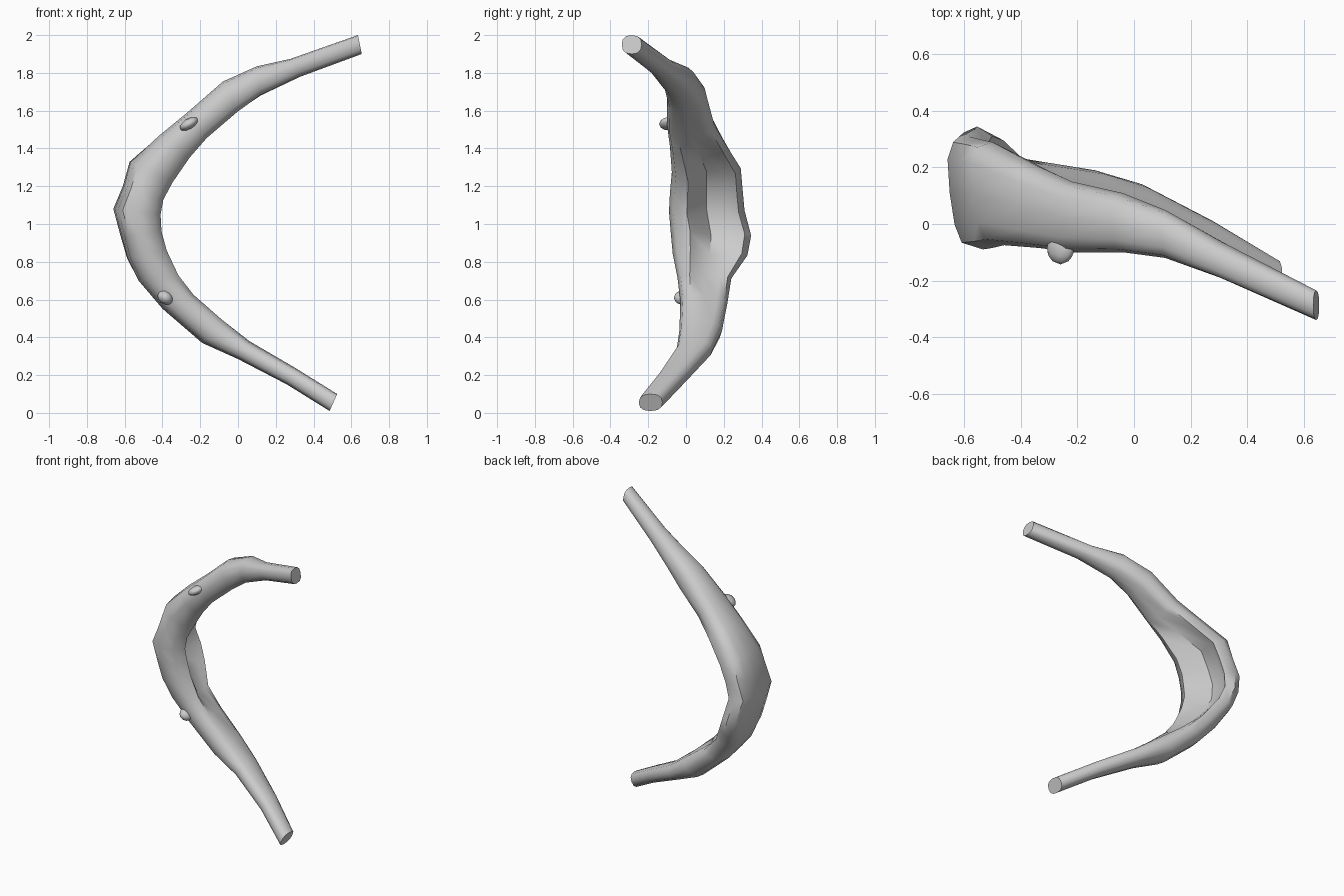
import bpy, bmesh, math
from mathutils import Vector, Matrix

if "Cube" in bpy.data.objects:
    bpy.data.objects.remove(bpy.data.objects["Cube"])

# Stations along the arc: outer x,z / inner x,z / y min, y max / hollowness
STATIONS = [
    (0.635, 2.00, 0.655, 1.90, -0.34, -0.235, 0),
    (0.28, 1.875, 0.33, 1.78, -0.19, -0.06, 0),
    (0.10, 1.835, 0.12, 1.675, -0.12, 0.05, 0.05),
    (-0.08, 1.755, 0.00, 1.585, -0.10, 0.11, 0.1),
    (-0.27, 1.59, -0.16, 1.45, -0.10, 0.15, 0.2),
    (-0.42, 1.47, -0.25, 1.35, -0.085, 0.21, 0.5),
    (-0.575, 1.33, -0.345, 1.22, -0.075, 0.29, 0.9),
    (-0.61, 1.20, -0.395, 1.13, -0.085, 0.30, 1),
    (-0.66, 1.08, -0.41, 1.05, -0.09, 0.31, 1),
    (-0.62, 0.93, -0.405, 0.96, -0.08, 0.345, 1),
    (-0.59, 0.82, -0.375, 0.86, -0.07, 0.325, 0.8),
    (-0.53, 0.70, -0.31, 0.73, -0.045, 0.24, 0.5),
    (-0.40, 0.55, -0.23, 0.63, -0.03, 0.22, 0.25),
    (-0.19, 0.37, -0.08, 0.50, -0.035, 0.19, 0.1),
    (0.00, 0.285, 0.06, 0.38, -0.05, 0.14, 0),
    (0.26, 0.15, 0.30, 0.24, -0.14, 0.01, 0),
    (0.485, 0.01, 0.525, 0.10, -0.25, -0.125, 0),
]
# Hooked cross-section (u: outer to inner, v: front to back)
HOOK = [(.38, .5), (.42, .78), (.55, .92), (.3, 1), (.08, .95), (0, .8),
        (.03, .5), (.1, .22), (.2, .06), (.5, 0), (.85, .06), (1, .24)]


def spow(a, p):
    return math.copysign(abs(a) ** p, a)


def ring(st):
    ox, oz, ix, iz, y0, y1, h = st
    pts = []
    for k, (hu, hv) in enumerate(HOOK):
        a = k * math.tau / 12
        u = (0.5 + 0.5 * spow(math.cos(a), 0.8)) * (1 - h) + hu * h
        v = (0.5 + 0.5 * spow(math.sin(a), 0.8)) * (1 - h) + hv * h
        pts.append(Vector((ox + (ix - ox) * u, y0 + (y1 - y0) * v, oz + (iz - oz) * u)))
    return pts


def finish(name, bm, angle):
    bmesh.ops.recalc_face_normals(bm, faces=bm.faces)
    me = bpy.data.meshes.new(name)
    bm.to_mesh(me)
    bm.free()
    ob = bpy.data.objects.new(name, me)
    bpy.context.collection.objects.link(ob)
    bpy.ops.object.select_all(action='DESELECT')
    ob.select_set(True)
    bpy.context.view_layer.objects.active = ob
    bpy.ops.object.shade_smooth_by_angle(angle=math.radians(angle))


# Curved shaft lofted through the stations
bm = bmesh.new()
rings = [[bm.verts.new(p) for p in ring(s)] for s in STATIONS]
for a, b in zip(rings, rings[1:]):
    for k in range(12):
        j = (k + 1) % 12
        bm.faces.new((a[k], a[j], b[j], b[k]))
bm.faces.new(rings[0])
bm.faces.new(rings[-1])
finish("curved_shaft", bm, 50)

# Small knots on the front face
for name, pos, size, tilt in (
        ("upper_knot", (-0.26, -0.085, 1.53), (0.055, 0.058, 0.028), -30),
        ("lower_knot", (-0.385, -0.015, 0.61), (0.045, 0.05, 0.035), 35)):
    bm = bmesh.new()
    bmesh.ops.create_icosphere(bm, subdivisions=2, radius=1)
    mat = (Matrix.Translation(pos) @ Matrix.Rotation(math.radians(tilt), 4, 'Y')
           @ Matrix.Diagonal((*size, 1)))
    bmesh.ops.transform(bm, matrix=mat, verts=bm.verts)
    finish(name, bm, 60)
